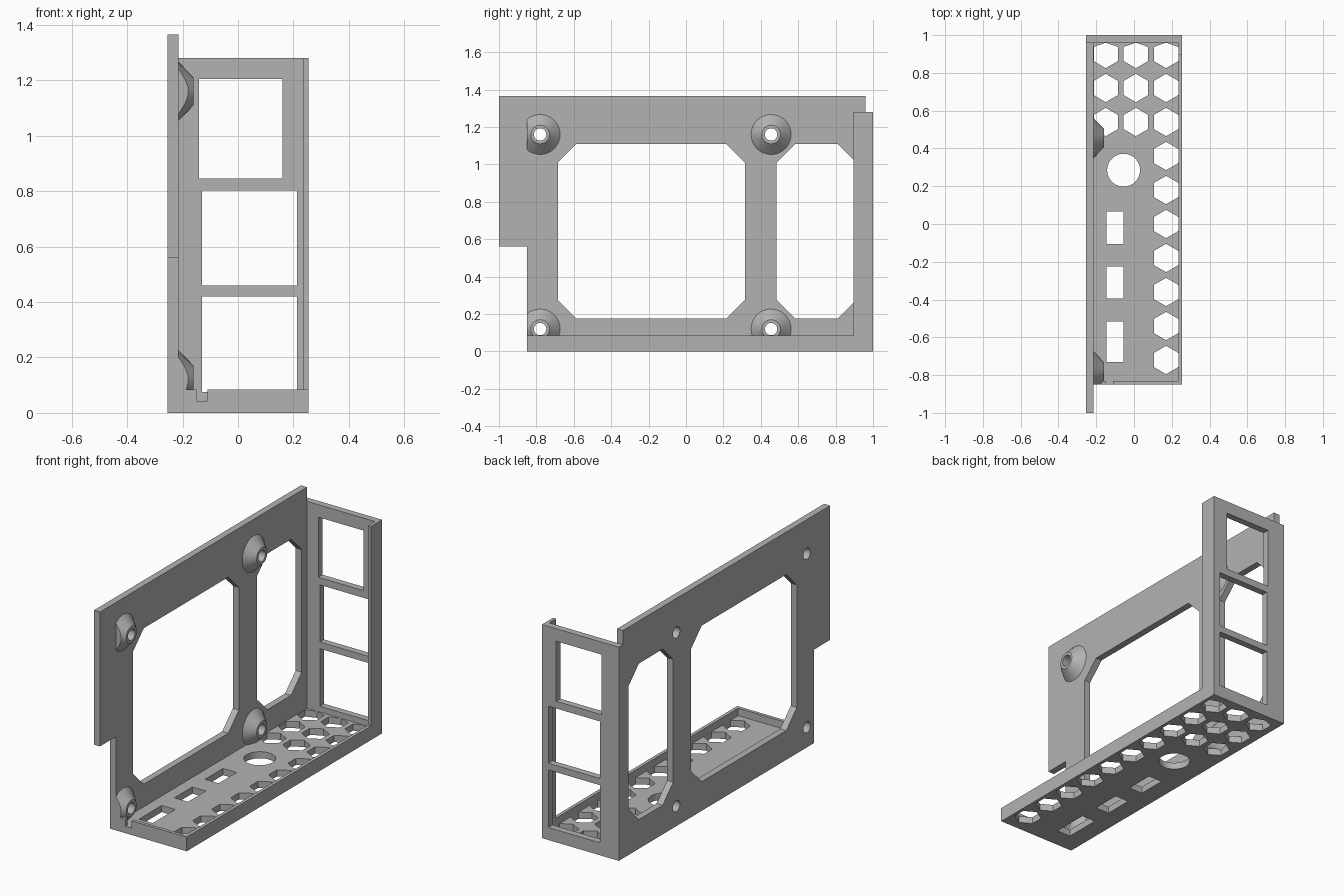
import bpy, bmesh
from math import sin, cos, pi
from mathutils import Matrix, Vector

if "Cube" in bpy.data.objects:
    bpy.data.objects.remove(bpy.data.objects["Cube"])

grey = bpy.data.materials.new("plain_grey")
grey.use_nodes = True
colour = (0.45, 0.45, 0.45, 1)
grey.diffuse_color = colour
grey.node_tree.nodes["Principled BSDF"].inputs["Base Color"].default_value = colour

X, Y, Z = Vector((1, 0, 0)), Vector((0, 1, 0)), Vector((0, 0, 1))


def add_object(name, mesh):
    mesh.name = name
    mesh.materials.clear()
    mesh.materials.append(grey)
    obj = bpy.data.objects.new(name, mesh)
    bpy.context.collection.objects.link(obj)
    return obj


def rect(a0, a1, b0, b1):
    return [(a0, b0), (a1, b0), (a1, b1), (a0, b1)]


def octagon(a0, a1, b0, b1, c):
    return [(a0 + c, b0), (a1 - c, b0), (a1, b0 + c), (a1, b1 - c),
            (a1 - c, b1), (a0 + c, b1), (a0, b1 - c), (a0, b0 + c)]


def ring(a, b, r, n):
    return [(a + r * sin(2 * pi * i / n), b + r * cos(2 * pi * i / n)) for i in range(n)]


def plate(name, outline, holes, u, v, near, far):
    """Flat sheet with holes, drawn on axes u, v and given depth along the third."""
    curve = bpy.data.curves.new(name, "CURVE")
    curve.dimensions, curve.fill_mode = "2D", "BOTH"
    curve.extrude = (far - near) / 2
    for loop in [outline] + holes:
        spline = curve.splines.new("POLY")
        spline.points.add(len(loop) - 1)
        for p, (a, b) in zip(spline.points, loop):
            p.co = (a, b, 0, 1)
        spline.use_cyclic_u = True
    temp = bpy.data.objects.new(name, curve)
    bpy.context.collection.objects.link(temp)
    bpy.context.view_layer.update()
    mesh = bpy.data.meshes.new_from_object(
        temp.evaluated_get(bpy.context.evaluated_depsgraph_get()))
    bpy.data.objects.remove(temp)
    w = u.cross(v)
    depth = Vector([abs(c) for c in w]) * ((near + far) / 2)
    bm = bmesh.new()
    bm.from_mesh(mesh)
    bmesh.ops.transform(bm, matrix=Matrix((u, v, w)).transposed().to_4x4(), verts=bm.verts)
    bmesh.ops.translate(bm, vec=depth, verts=bm.verts)
    bmesh.ops.remove_doubles(bm, verts=bm.verts, dist=0.0001)
    bmesh.ops.recalc_face_normals(bm, faces=bm.faces)
    for f in bm.faces:
        f.smooth = False
        f.material_index = 0
    bm.to_mesh(mesh)
    bm.free()
    add_object(name, mesh)


# Main dimensions
LEFT, RIGHT, INNER = -0.255, 0.255, -0.215
FRONT, WALL, FLOOR, RIM = -0.85, 0.96, 0.04, 0.085
LIP = 0.235
TOP, WALL_TOP = 1.365, 1.28
SCREWS = [(y, z) for y in (-0.78, 0.455) for z in (0.12, 1.16)]

# Side plate with two chamfered windows and screw holes
plate("side_plate",
      [(FRONT, 0), (1, 0), (1, WALL_TOP), (WALL, WALL_TOP), (WALL, TOP),
       (-1, TOP), (-1, 0.56), (FRONT, 0.56)],
      [octagon(-0.685, 0.315, 0.175, 1.11, 0.1),
       octagon(0.485, 0.91, 0.175, 1.11, 0.1)]
      + [ring(y, z, 0.033, 32) for y, z in SCREWS],
      Y, Z, LEFT, INNER)

# Floor with hexagon vents, a round hole and three slots
vents = []
for row in range(10):
    for x in ((-0.15, 0.01, 0.17) if row < 3 else (0.17,)):
        vents.append([(min(max(a, INNER + 0.003), LIP), min(b, WALL))
                      for a, b in ring(x, 0.9 - 0.18 * row, 0.075, 6)])
slots = [rect(-0.145, -0.055, a, b)
         for a, b in ((-0.105, 0.065), (-0.395, -0.225), (-0.73, -0.515))]
plate("floor", rect(INNER, RIGHT, FRONT, 1),
      vents + slots + [ring(-0.055, 0.285, 0.087, 48)], X, Y, 0, FLOOR)

# Back wall with three windows
plate("back_wall", rect(INNER, RIGHT, FLOOR, WALL_TOP),
      [rect(-0.13, 0.213, 0.075, 0.42), rect(-0.13, 0.213, 0.46, 0.802),
       rect(-0.14, 0.16, 0.845, 1.205)], X, Z, WALL, 1)

# Front rim with its notch
plate("front_rim",
      [(INNER, FLOOR), (RIGHT, FLOOR), (RIGHT, RIM), (-0.11, RIM), (-0.11, FLOOR + 0.002),
       (-0.15, FLOOR + 0.002), (-0.15, RIM), (INNER, RIM)],
      [], X, Z, FRONT, FRONT + 0.02)

# Rim along the open side, rising into the upright lip of the back wall
plate("side_rim",
      [(FRONT + 0.02, FLOOR), (WALL, FLOOR), (WALL, WALL_TOP), (0.895, WALL_TOP),
       (0.895, RIM), (FRONT + 0.02, RIM)],
      [], Y, Z, LIP, RIGHT)

# Conical screw standoffs, trimmed flush with the front edge
for i, (y, z) in enumerate(SCREWS):
    bm = bmesh.new()
    loops = []
    for x, r in ((INNER, 0.107), (-0.16, 0.05), (-0.16, 0.033), (INNER, 0.033)):
        loops.append([bm.verts.new((x, a, b)) for a, b in ring(y, z, r, 32)])
    for k in range(4):
        p, q = loops[k], loops[(k + 1) % 4]
        for j in range(32):
            n = (j + 1) % 32
            bm.faces.new((p[j], p[n], q[n], q[j]))
    cut = bmesh.ops.bisect_plane(bm, geom=bm.verts[:] + bm.edges[:] + bm.faces[:],
                                 plane_co=(0, FRONT, 0), plane_no=(0, -1, 0), clear_outer=True)
    edges = [e for e in cut["geom_cut"] if isinstance(e, bmesh.types.BMEdge)]
    if edges:
        bmesh.ops.holes_fill(bm, edges=edges, sides=0)
    bmesh.ops.recalc_face_normals(bm, faces=bm.faces)
    mesh = bpy.data.meshes.new("standoff")
    bm.to_mesh(mesh)
    bm.free()
    obj = add_object(f"standoff_{i + 1}", mesh)
    bpy.ops.object.select_all(action="DESELECT")
    obj.select_set(True)
    bpy.context.view_layer.objects.active = obj
    bpy.ops.object.shade_smooth_by_angle(angle=0.5)
